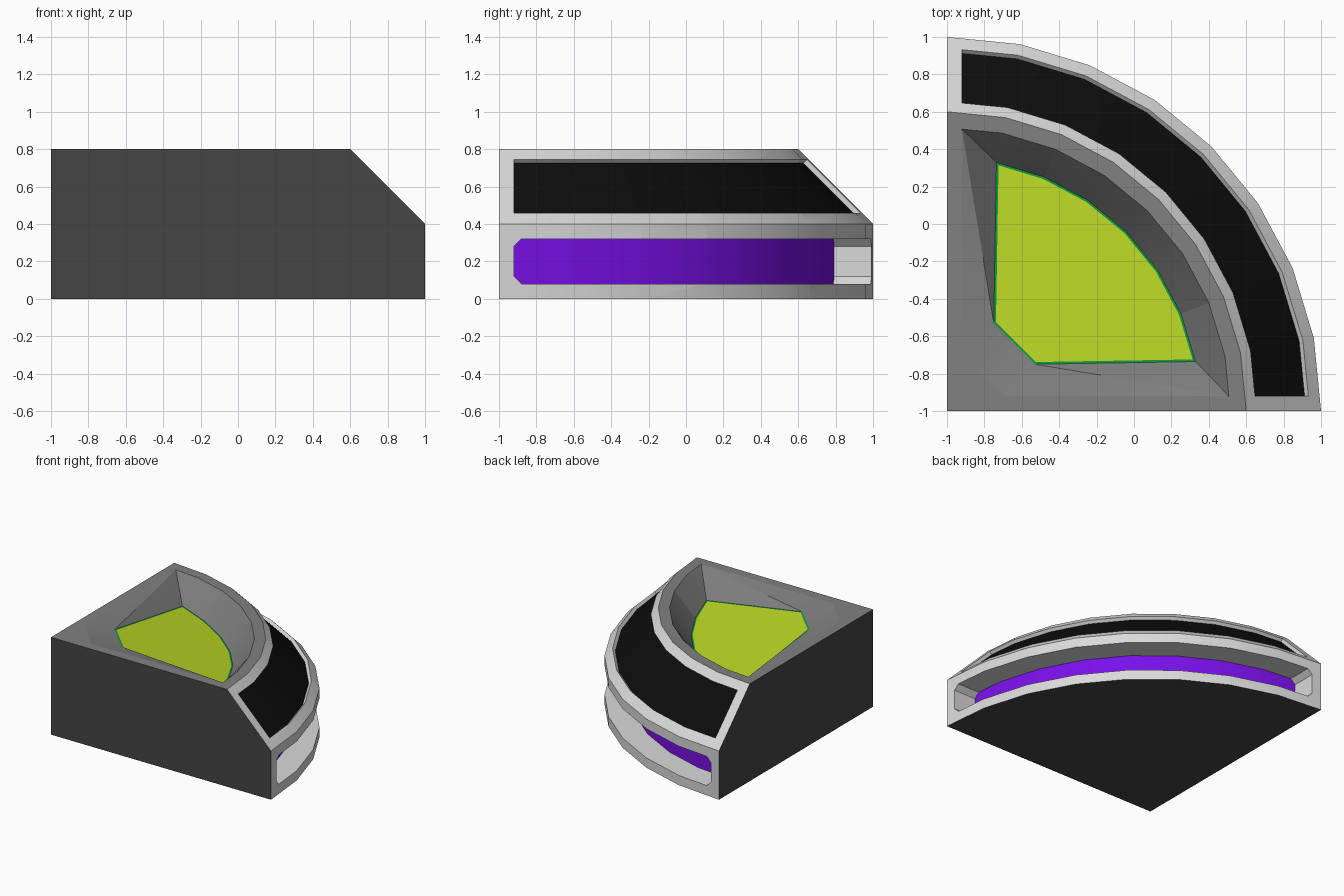
import bpy, bmesh, math
from mathutils import Vector

if "Cube" in bpy.data.objects:
    bpy.data.objects.remove(bpy.data.objects["Cube"], do_unlink=True)

STEPS = 8
CORNER = Vector((-1, -1, 0))
LIGHT, MID, DARK, BLACK, LIME, GREEN, PURPLE = range(7)


def material(name, color):
    m = bpy.data.materials.new(name)
    m.use_nodes = True
    m.diffuse_color = (*color, 1)
    bsdf = m.node_tree.nodes["Principled BSDF"]
    bsdf.inputs["Base Color"].default_value = (*color, 1)
    bsdf.inputs["Roughness"].default_value = 0.6
    return m


MATERIALS = [
    material("light_grey", (0.7, 0.7, 0.7)),
    material("mid_grey", (0.22, 0.22, 0.22)),
    material("dark_grey", (0.06, 0.06, 0.06)),
    material("black", (0.004, 0.004, 0.004)),
    material("lime", (0.5, 0.69, 0.018)),
    material("green", (0.006, 0.32, 0.05)),
    material("purple", (0.19, 0.005, 0.8)),
]


def arc(r, z, inset=0.0):
    """Faceted quarter arc about the corner, its ends trimmed to the inset."""
    pts = []
    for i in range(STEPS + 1):
        a = math.pi / 2 * i / STEPS
        pts.append(Vector((r * math.sin(a), r * math.cos(a), z)))
    if inset:
        a, b = pts[0], pts[1]
        pts[0] = a.lerp(b, inset / b.x)
        pts[-1] = Vector((pts[0].y, pts[0].x, z))
    return [p + CORNER for p in pts]


def band(r_out, z_out, r_in, z_in, inset):
    return arc(r_out, z_out, inset) + arc(r_in, z_in, inset)[::-1]


def loft(rings, strip_caps, mat):
    """Join equal rings into a closed solid; returns the mesh and first cap."""
    bm = bmesh.new()
    rows = [[bm.verts.new(p) for p in ring] for ring in rings]
    n = len(rows[0])
    for a, b in zip(rows, rows[1:]):
        for i in range(n):
            j = (i + 1) % n
            bm.faces.new((a[i], a[j], b[j], b[i]))
    caps = []
    for row in (rows[0], rows[-1]):
        if strip_caps:
            caps.append([bm.faces.new((row[i], row[i + 1], row[n - 2 - i], row[n - 1 - i]))
                         for i in range(n // 2 - 1)])
        else:
            caps.append([bm.faces.new(row)])
    for f in bm.faces:
        f.material_index = mat
    return bm, caps[0]


def finish(bm, name):
    bmesh.ops.recalc_face_normals(bm, faces=bm.faces)
    mesh = bpy.data.meshes.new(name)
    bm.to_mesh(mesh)
    bm.free()
    for m in MATERIALS:
        mesh.materials.append(m)
    ob = bpy.data.objects.new(name, mesh)
    bpy.context.collection.objects.link(ob)
    return ob


# Quarter-round body with a sloping shoulder
profile = [(2, 0), (2, 0.4), (1.6, 0.8)]
bm, base = loft([[CORNER + Vector((0, 0, z))] + arc(r, z) for r, z in profile], False, LIGHT)
bm.normal_update()
for f in bm.faces:
    c = f.calc_center_median()
    if c.z > 0.79:
        f.material_index = MID
    elif c.z < 0.01 or c.x < -0.999 or c.y < -0.999:
        f.material_index = DARK
body = finish(bm, "corner_console")

# Black window sunk into the shoulder
depth, over = 0.02, 0.05
rings = [band(1.94 + d, 0.46 + d, 1.655 + d, 0.745 + d, 0.08) for d in (-depth, over)]
bm, floor = loft(rings, True, LIGHT)
for f in floor:
    f.material_index = BLACK
window = finish(bm, "window_cutter")

# Deep slot round the curved side, with chamfered ends and a purple back
slot_rows = [(0.08, 0.12), (0.12, 0.08), (0.28, 0.08), (0.32, 0.12)]
bm, floor = loft([band(2.1, z, 1.8, z, inset) for z, inset in slot_rows], True, LIGHT)
for f in bm.faces:
    if all((v.co - CORNER).xy.length < 1.85 for v in f.verts):
        f.material_index = PURPLE
slot = finish(bm, "slot_cutter")

# Basin in the top: its floor tilts down from the corner to the arc
def tilted(p):
    return Vector((p.x, p.y, 0.8 - 0.15 * (p.x + p.y + 1.61)))


low = arc(1.355, 0)
low[0], low[-1] = low[1], low[-2]
low += [Vector((-0.53, -0.75, 0)), Vector((-0.75, -0.53, 0))]
rim = arc(1.515, 0.8, 0.08) + [Vector((-0.69, -0.92, 0.8)), Vector((-0.92, -0.69, 0.8))]
lid = [p + Vector((0, 0, 0.2)) for p in rim]
bm, floor = loft([[tilted(p) for p in low], rim, lid], False, MID)
screen = floor[0]
bmesh.ops.remove_doubles(bm, verts=bm.verts, dist=0.0001)
bm.faces.ensure_lookup_table()
screen = min(bm.faces, key=lambda f: f.calc_center_median().z - len(f.verts))
screen = min((f for f in bm.faces if len(f.verts) > 4), key=lambda f: f.calc_center_median().z)
screen.material_index = LIME
border = bmesh.ops.inset_region(bm, faces=[screen], thickness=0.012, use_even_offset=True)
for f in border["faces"]:
    f.material_index = GREEN
bmesh.ops.triangulate(bm, faces=[f for f in bm.faces if len(f.verts) == 4])
basin = finish(bm, "basin_cutter")

# Cut the three recesses; their coloured faces carry over to the body
bpy.context.view_layer.objects.active = body
for cutter in (window, slot, basin):
    cutter.hide_render = True
    mod = body.modifiers.new(cutter.name, 'BOOLEAN')
    mod.operation = 'DIFFERENCE'
    mod.solver = 'EXACT'
    mod.object = cutter
    bpy.ops.object.modifier_apply(modifier=mod.name)
    bpy.data.objects.remove(cutter, do_unlink=True)

# Smooth the curved bands, keep every crease sharp
bpy.ops.object.select_all(action='DESELECT')
body.select_set(True)
bpy.ops.object.shade_smooth_by_angle(angle=math.radians(11.7))
